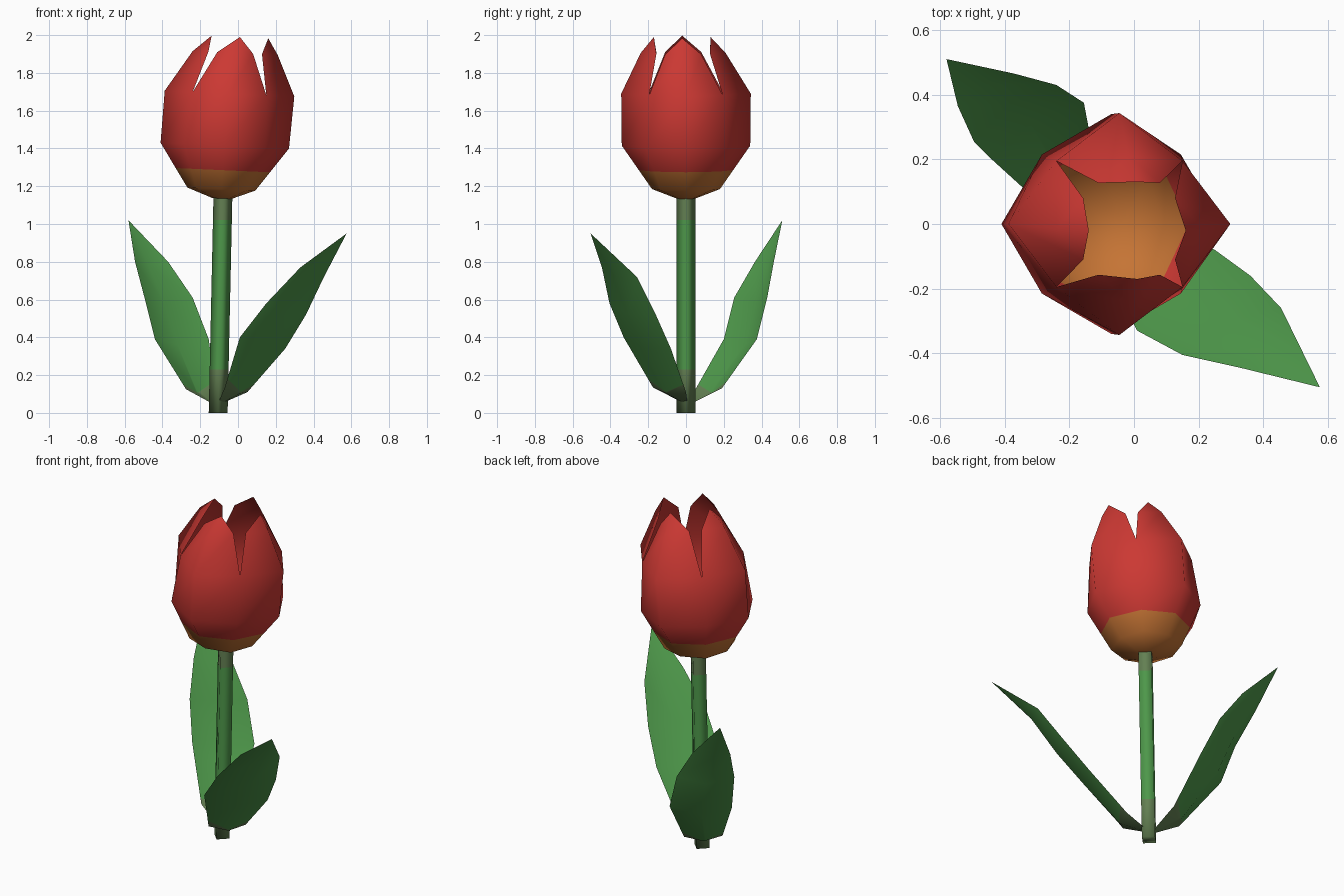
import bpy, bmesh, math
from mathutils import Vector

if "Cube" in bpy.data.objects:
    bpy.data.objects.remove(bpy.data.objects["Cube"])


def material(name, rgb):
    m = bpy.data.materials.new(name)
    m.diffuse_color = (*rgb, 1)
    m.use_nodes = True
    m.node_tree.nodes["Principled BSDF"].inputs["Base Color"].default_value = m.diffuse_color
    return m


RED = material("petal red", (0.60, 0.04, 0.033))
ORANGE = material("petal base orange", (0.56, 0.175, 0.035))
GREEN = material("leaf green", (0.075, 0.31, 0.068))
OLIVE = material("olive base", (0.125, 0.215, 0.085))


def finish(name, bm, main, accent, cuts):
    """Cut the mesh along planes; faces in front of any plane get the accent."""
    for co, no in cuts:
        bmesh.ops.bisect_plane(bm, geom=bm.verts[:] + bm.edges[:] + bm.faces[:],
                               plane_co=co, plane_no=no)
    for f in bm.faces:
        c = f.calc_center_median()
        f.material_index = int(any((c - Vector(co)).dot(Vector(no)) > 0 for co, no in cuts))
        f.smooth = True
    me = bpy.data.meshes.new(name)
    bm.to_mesh(me)
    bm.free()
    me.materials.append(main)
    me.materials.append(accent)
    ob = bpy.data.objects.new(name, me)
    bpy.context.collection.objects.link(ob)
    return ob


def strip(bm, rows):
    """Skin consecutive rows of points with equal counts."""
    vs = [[bm.verts.new(p) for p in r] for r in rows]
    for a, b in zip(vs, vs[1:]):
        for i in range(len(a) - 1):
            bm.faces.new((a[i], a[i + 1], b[i + 1], b[i]))
    return vs


# Stem: four-sided, leaning slightly
bm = bmesh.new()
rows = []
for x, z in ((-0.105, 0), (-0.08, 1.14)):
    rows.append([(x + 0.05 * math.cos(i * math.pi / 2),
                  0.05 * math.sin(i * math.pi / 2), z) for i in range(5)])
ends = strip(bm, rows)
bm.faces.new(ends[0][:4][::-1])
bmesh.ops.remove_doubles(bm, verts=bm.verts[:], dist=0.001)
finish("stem", bm, GREEN, OLIVE, [((0, 0, 0.23), (0, 0, -1)), ((0, 0, 1.02), (0, 0, 1))])

# Flower cup: four petals joined low down and free above the notches
# level: z, centre x, centre y, ridge radius, edge radial, edge tangential
LEVELS = [(1.135, -0.085, 0, 0.05, 0.035, 0.035),
          (1.185, -0.088, 0, 0.18, 0.135, 0.135),
          (1.415, -0.07, 0, 0.34, 0.215, 0.215),
          (1.69, -0.045, 0, 0.343, 0.195, 0.195),
          (1.905, -0.015, -0.015, 0.225, 0.142, 0.095)]
TIP = (1.99, 0.01, -0.02, 0.15)
bm = bmesh.new()


def cup_point(z, cx, cy, rad, tan, q):
    a = q * math.pi / 2
    x = rad * math.cos(a) - tan * math.sin(a)
    y = rad * math.sin(a) + tan * math.cos(a)
    return (x + cx, y + cy, z - 0.045 * x)


for q in range(4):
    rows = [[cup_point(z, cx, cy, er, -et, q), cup_point(z, cx, cy, rr, 0, q),
             cup_point(z, cx, cy, er, et, q)] for z, cx, cy, rr, er, et in LEVELS]
    vs = strip(bm, rows)
    tip = bm.verts.new(cup_point(*TIP, 0, q))
    left, mid, right = vs[-1]
    bm.faces.new((left, mid, tip))
    bm.faces.new((mid, right, tip))
    floor = bm.verts.new((-0.085, 0, 1.135))
    left, mid, right = vs[0]
    bm.faces.new((mid, left, floor))
    bm.faces.new((right, mid, floor))
bmesh.ops.remove_doubles(bm, verts=bm.verts[:], dist=0.002)
finish("flower_petals", bm, RED, ORANGE, [((-0.08, 0, 1.285), (-0.045, 0, -1))])


# Leaves: two edges from base to tip with a midrib pushed outward
def leaf(name, base, edge_a, edge_b, tip):
    base, tip = Vector(base), Vector(tip)
    out = Vector((tip.x - base.x, tip.y - base.y, 0)).normalized()
    push = (out * 0.8 - Vector((0, 0, 0.6))) * 0.045
    bm = bmesh.new()
    rows = []
    for a, b in zip(edge_a, edge_b):
        a, b = Vector(a), Vector(b)
        rows.append((a, (a + b) / 2 + push * min(1, (a - b).length / 0.3), b))
    vs = strip(bm, rows)
    for row, p in ((vs[0], base), (vs[-1], tip)):
        v = bm.verts.new(p)
        for i in range(2):
            tri = (row[i], row[i + 1], v)
            bm.faces.new(tri[::-1] if p is base else tri)
    bmesh.ops.recalc_face_normals(bm, faces=bm.faces[:])
    finish(name, bm, GREEN, OLIVE, [(base + out * 0.17, -out)])


leaf("right_leaf", (-0.11, 0.01, 0.04),
     [(-0.07, -0.175, 0.135), (0.01, -0.33, 0.40), (0.15, -0.405, 0.58), (0.33, -0.445, 0.77)],
     [(0.05, 0.0, 0.11), (0.25, -0.08, 0.34), (0.36, -0.16, 0.52), (0.455, -0.26, 0.72)],
     (0.575, -0.505, 0.95))
leaf("left_leaf", (-0.11, 0.0, 0.035),
     [(-0.12, 0.19, 0.13), (-0.155, 0.375, 0.39), (-0.24, 0.43, 0.61), (-0.37, 0.465, 0.80)],
     [(-0.275, 0.05, 0.125), (-0.44, 0.2, 0.39), (-0.495, 0.255, 0.61), (-0.545, 0.365, 0.80)],
     (-0.58, 0.51, 1.02))
